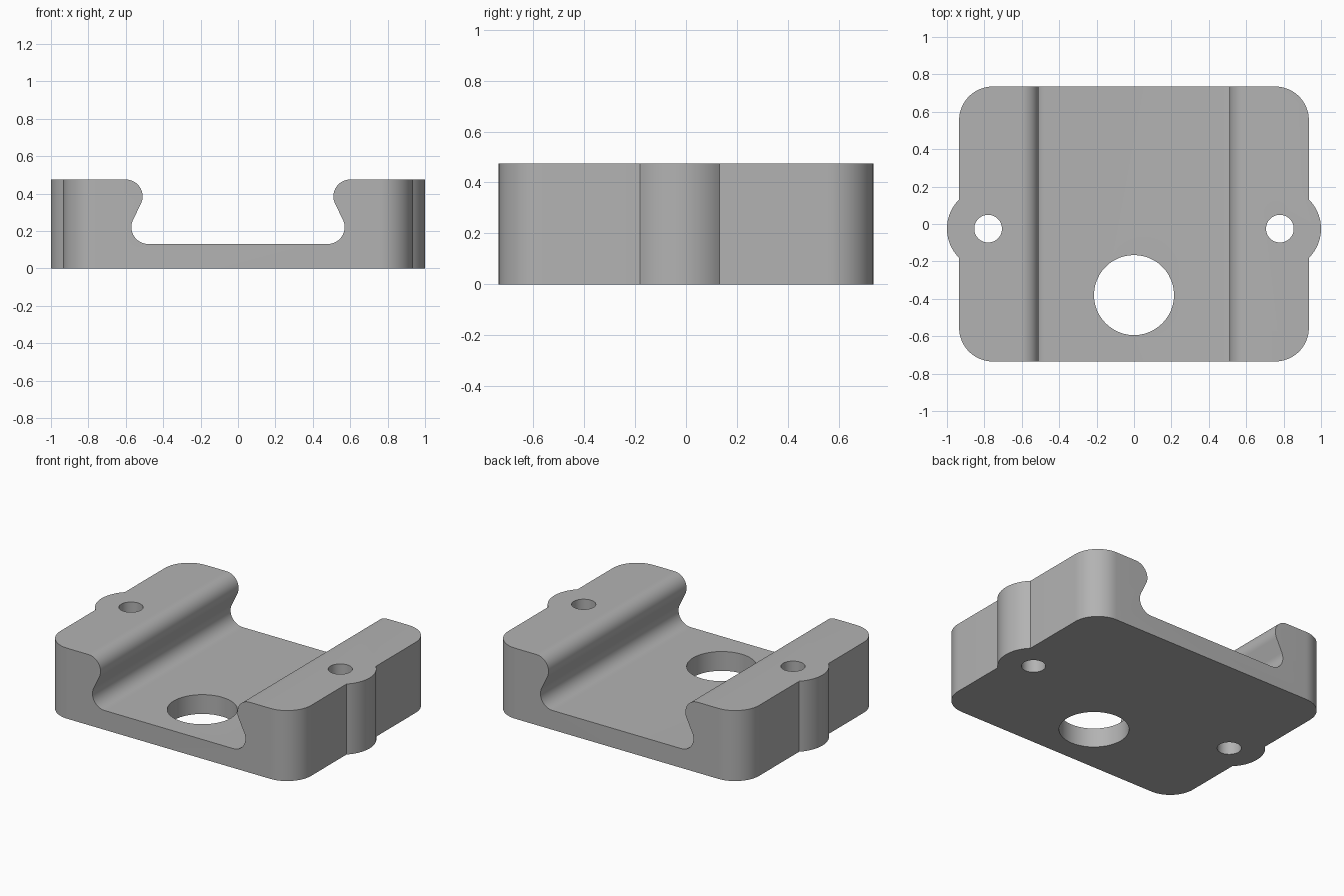
import bpy, bmesh
from math import sin, cos, radians, degrees, asin, atan2, hypot, acos
from mathutils import Vector

if "Cube" in bpy.data.objects:
    bpy.data.objects.remove(bpy.data.objects["Cube"], do_unlink=True)

HALF_X, HALF_Y, HEIGHT = 0.935, 0.735, 0.475
CORNER = 0.18
EAR_X, EAR_Y, EAR_R = 0.78, -0.025, 0.22
FLOOR, ROUND = 0.13, 0.09

grey = bpy.data.materials.new("plain grey")
grey.use_nodes = True
colour = (0.45, 0.45, 0.45, 1)
grey.diffuse_color = colour
grey.node_tree.nodes["Principled BSDF"].inputs["Base Color"].default_value = colour


def arc(cx, cy, r, start, end, steps=16):
    angles = [radians(start + (end - start) * i / steps) for i in range(steps + 1)]
    return [(cx + r * cos(a), cy + r * sin(a)) for a in angles]


def prism(name, points, place, depth):
    """Extrude a closed outline along the vector depth."""
    bm = bmesh.new()
    face = bm.faces.new([bm.verts.new(place(*p)) for p in points])
    extruded = bmesh.ops.extrude_face_region(bm, geom=[face])["geom"]
    moved = [g for g in extruded if isinstance(g, bmesh.types.BMVert)]
    bmesh.ops.translate(bm, verts=moved, vec=Vector(depth))
    bmesh.ops.recalc_face_normals(bm, faces=bm.faces)
    mesh = bpy.data.meshes.new(name)
    bm.to_mesh(mesh)
    bm.free()
    mesh.materials.append(grey)
    obj = bpy.data.objects.new(name, mesh)
    bpy.context.collection.objects.link(obj)
    return obj


# Plate outline with rounded corners and a screw ear on each side
cx, cy = HALF_X - CORNER, HALF_Y - CORNER
ear = degrees(acos((HALF_X - EAR_X) / EAR_R))
outline = arc(cx, -cy, CORNER, -90, 0)
outline += arc(EAR_X, EAR_Y, EAR_R, -ear, ear, 24)
outline += arc(cx, cy, CORNER, 0, 90)
outline += arc(-cx, cy, CORNER, 90, 180)
outline += arc(-EAR_X, EAR_Y, EAR_R, 180 - ear, 180 + ear, 24)
outline += arc(-cx, -cy, CORNER, 180, 270)
body = prism("dovetail_block", outline, lambda x, y: (x, y, 0), (0, 0, HEIGHT))

# Dovetail channel: two equal rounds joined by their common tangent
lip_x, lip_z = -0.60, HEIGHT - ROUND
root_x, root_z = -0.48, FLOOR + ROUND
dx, dz = root_x - lip_x, root_z - lip_z
tangent = degrees(atan2(dz, dx) + acos(2 * ROUND / hypot(dx, dz)))
side = [(lip_x, HEIGHT + 0.2)]
side += arc(lip_x, lip_z, ROUND, 90, tangent)
side += arc(root_x, root_z, ROUND, tangent + 180, 270)
profile = side + [(-x, z) for x, z in reversed(side)]
cutters = [prism("channel_cutter", profile, lambda x, z: (x, -1, z), (0, 2, 0))]

# Screw holes and the large floor opening
for name, x, y, r in (("left_screw_cutter", EAR_X, EAR_Y, 0.074),
                      ("right_screw_cutter", -EAR_X, EAR_Y, 0.074),
                      ("opening_cutter", 0, -0.38, 0.214)):
    circle = arc(x, y, r, 0, 360, 48)[:-1]
    cutters.append(prism(name, circle, lambda px, py: (px, py, -0.2), (0, 0, 1)))

for cutter in cutters:
    cutter.hide_render = True
    mod = body.modifiers.new(cutter.name, "BOOLEAN")
    mod.operation = "DIFFERENCE"
    mod.solver = "EXACT"
    mod.object = cutter

# Bake the cuts, drop the cutters, then smooth the rounds
bpy.context.view_layer.update()
baked = bpy.data.meshes.new_from_object(body.evaluated_get(bpy.context.evaluated_depsgraph_get()))
body.modifiers.clear()
body.data = baked
for cutter in cutters:
    bpy.data.objects.remove(cutter, do_unlink=True)

bpy.ops.object.select_all(action="DESELECT")
body.select_set(True)
bpy.context.view_layer.objects.active = body
bpy.ops.object.shade_smooth_by_angle(angle=radians(30))
